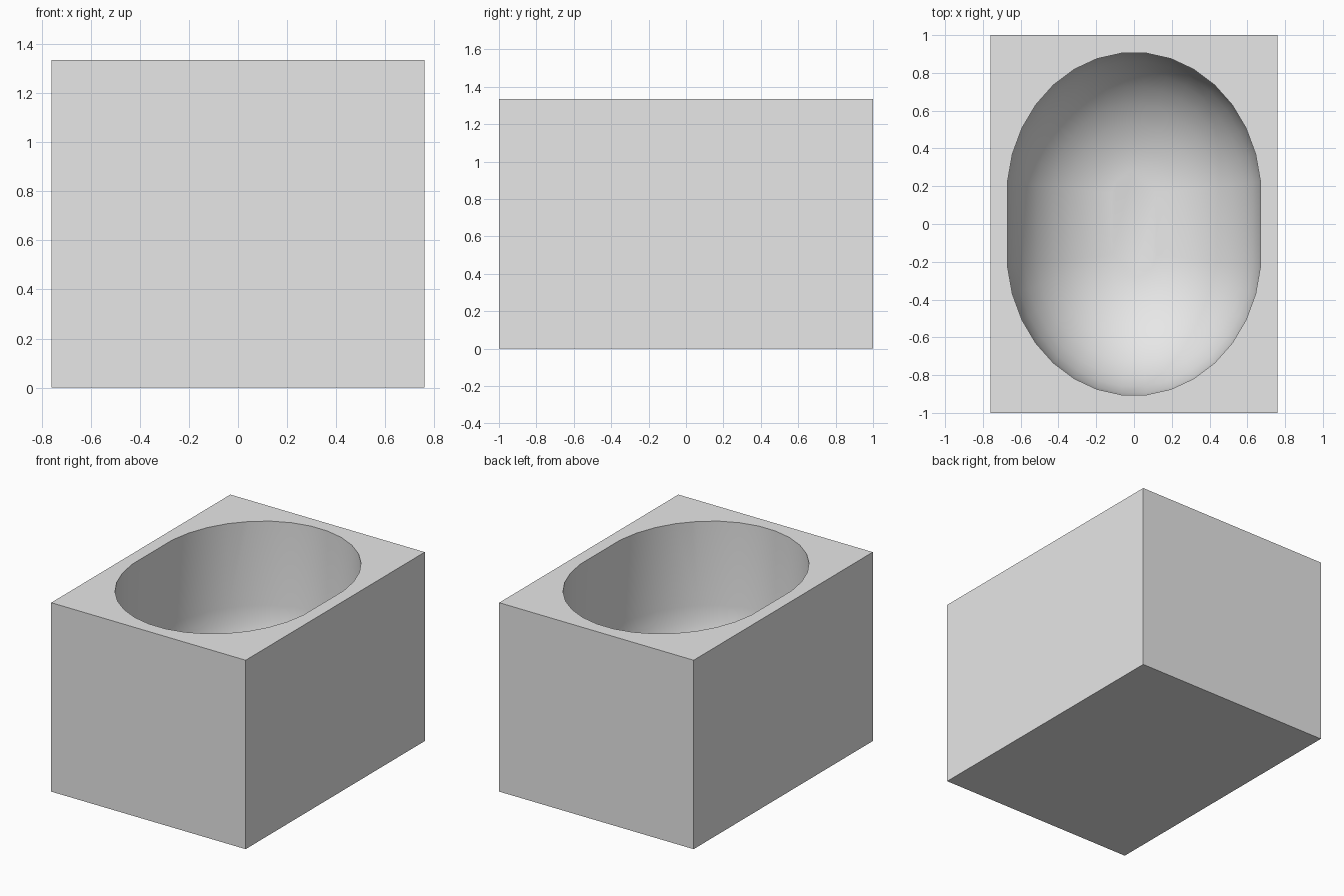
import bpy
import bmesh
from math import cos, sin, pi, copysign

default = bpy.data.objects.get("Cube")
if default:
    bpy.data.objects.remove(default, do_unlink=True)

WIDTH, DEPTH, HEIGHT = 1.52, 2.0, 1.335
RAD_X, RAD_Y, STRETCH = 0.673, 0.758, 0.15   # cavity outline
FLOOR, BOWL_TOP = 0.10, 0.74                 # rounded lower part of cavity
SEGMENTS, RINGS = 32, 9

grey = bpy.data.materials.new("light grey")
grey.use_nodes = True
colour = (0.8, 0.8, 0.8, 1.0)
grey.diffuse_color = colour
grey.node_tree.nodes["Principled BSDF"].inputs["Base Color"].default_value = colour


def make_object(name, bm):
    bmesh.ops.recalc_face_normals(bm, faces=bm.faces)
    mesh = bpy.data.meshes.new(name)
    bm.to_mesh(mesh)
    bm.free()
    mesh.materials.append(grey)
    obj = bpy.data.objects.new(name, mesh)
    bpy.context.collection.objects.link(obj)
    return obj


def ring(bm, scale, z):
    """One oval loop of the cavity, stretched along y."""
    verts = []
    for i in range(SEGMENTS):
        a = 2 * pi * (i + 0.5) / SEGMENTS
        y = RAD_Y * scale * sin(a) + copysign(STRETCH, sin(a))
        verts.append(bm.verts.new((RAD_X * scale * cos(a), y, z)))
    return verts


# Solid block
bm = bmesh.new()
bmesh.ops.create_cube(bm, size=1)
for v in bm.verts:
    v.co = (v.co.x * WIDTH, v.co.y * DEPTH, (v.co.z + 0.5) * HEIGHT)
block = make_object("hollow_block", bm)

# Cavity: straight oval walls above a rounded bowl
bm = bmesh.new()
loops = [ring(bm, 1, HEIGHT + 0.2)]
for k in range(RINGS):
    t = pi / 2 * k / RINGS
    loops.append(ring(bm, cos(t), BOWL_TOP - (BOWL_TOP - FLOOR) * sin(t)))
for upper, lower in zip(loops, loops[1:]):
    for i in range(SEGMENTS):
        j = (i + 1) % SEGMENTS
        bm.faces.new((upper[i], upper[j], lower[j], lower[i]))
bm.faces.new(loops[0])
bm.faces.new(loops[-1])
cutter = make_object("cavity_cutter", bm)
cutter.hide_render = True

# Cut the cavity and smooth its walls
cut = block.modifiers.new("cavity", "BOOLEAN")
cut.operation = "DIFFERENCE"
cut.solver = "EXACT"
cut.object = cutter
bpy.ops.object.select_all(action="DESELECT")
bpy.context.view_layer.objects.active = block
block.select_set(True)
bpy.ops.object.modifier_apply(modifier=cut.name)
bpy.data.objects.remove(cutter, do_unlink=True)
bpy.ops.object.shade_smooth_by_angle(angle=pi / 6)
